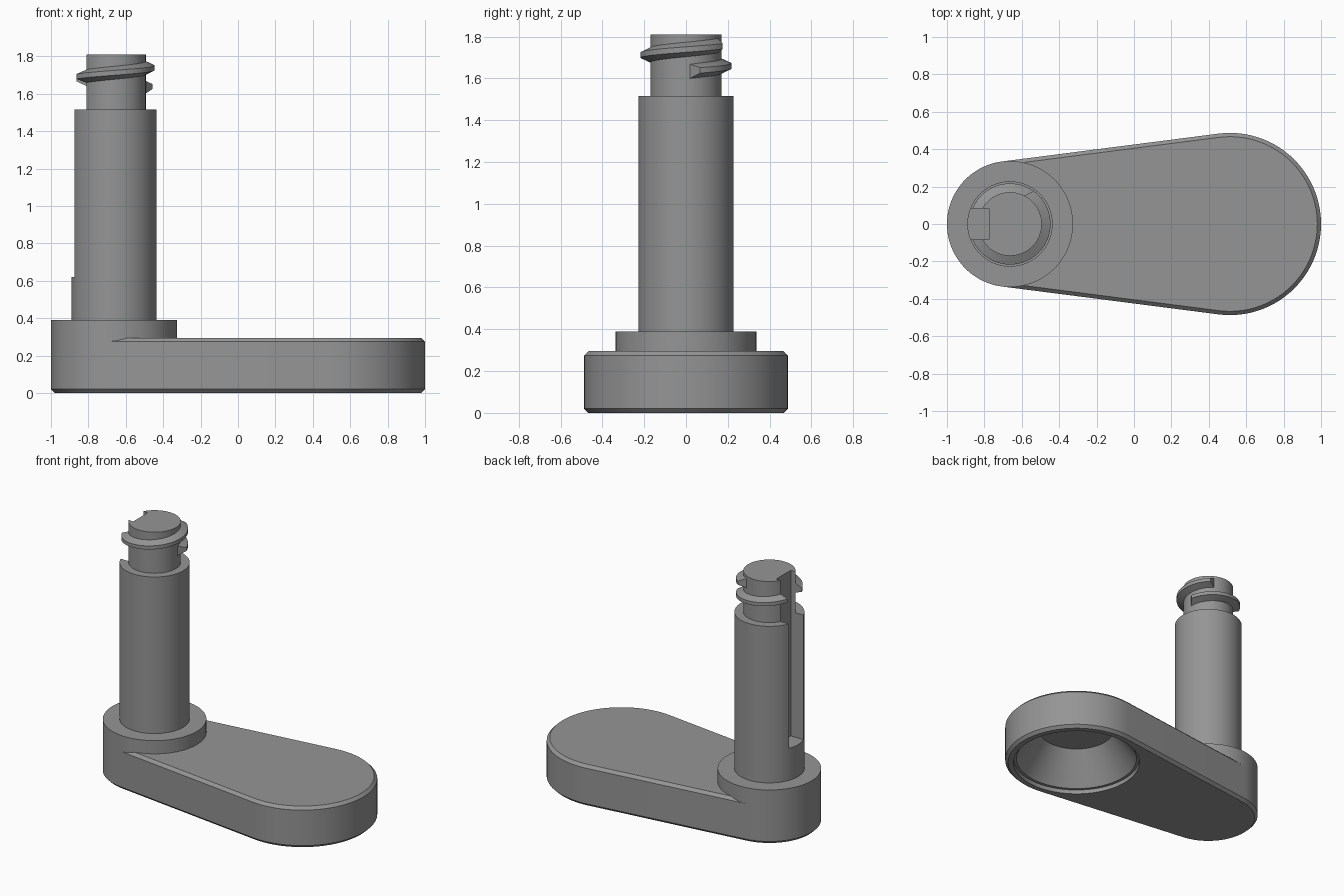
import bpy, bmesh, math

if "Cube" in bpy.data.objects:
    bpy.data.objects.remove(bpy.data.objects["Cube"])

AXIS_X = -0.663            # shaft and small end
BIG_X = 0.513              # large end
R_SMALL, R_BIG = 0.337, 0.487

grey = bpy.data.materials.new("plain grey")
grey.diffuse_color = (0.30, 0.30, 0.30, 1)
grey.use_nodes = True
grey.node_tree.nodes["Principled BSDF"].inputs["Base Color"].default_value = grey.diffuse_color


def loft(name, rings, closed_ends=True):
    """Join equal-length rings of points into a capped solid."""
    bm = bmesh.new()
    loops = [[bm.verts.new(p) for p in ring] for ring in rings]
    n = len(loops[0])
    for a, b in zip(loops, loops[1:]):
        for i in range(n):
            j = (i + 1) % n
            bm.faces.new((a[i], a[j], b[j], b[i]))
    bm.faces.new(loops[0][::-1])
    bm.faces.new(loops[-1])
    bmesh.ops.recalc_face_normals(bm, faces=bm.faces)
    me = bpy.data.meshes.new(name)
    bm.to_mesh(me)
    bm.free()
    ob = bpy.data.objects.new(name, me)
    bpy.context.collection.objects.link(ob)
    me.materials.append(grey)
    return ob


def circle(cx, r, z, n=96):
    return [(cx + r * math.cos(2 * math.pi * i / n), r * math.sin(2 * math.pi * i / n), z)
            for i in range(n)]


def lathe(name, cx, profile):
    return loft(name, [circle(cx, r, z) for r, z in profile])


def boolean(ob, tool, op):
    bpy.context.view_layer.objects.active = ob
    mod = ob.modifiers.new(op, 'BOOLEAN')
    mod.operation, mod.object, mod.solver = op, tool, 'EXACT'
    bpy.ops.object.modifier_apply(modifier=mod.name)
    bpy.data.objects.remove(tool)


def smooth(ob):
    bpy.ops.object.select_all(action='DESELECT')
    ob.select_set(True)
    bpy.context.view_layer.objects.active = ob
    bpy.ops.object.shade_smooth_by_angle(angle=math.radians(25))


def arm_outline(inset, z, n=48):
    """Two arcs joined by their common tangents."""
    t = math.pi / 2 + math.asin((R_BIG - R_SMALL) / (BIG_X - AXIS_X))
    pts = []
    for cx, r, a0, a1 in ((BIG_X, R_BIG, -t, t), (AXIS_X, R_SMALL, t, 2 * math.pi - t)):
        for i in range(n + 1):
            a = a0 + (a1 - a0) * i / n
            pts.append((cx + (r - inset) * math.cos(a), (r - inset) * math.sin(a), z))
    return pts


# Arm with chamfered edges and a conical dish underneath
arm = loft("arm", [arm_outline(0.02, 0), arm_outline(0, 0.02),
                   arm_outline(0, 0.275), arm_outline(0.02, 0.295)])
dish = lathe("dish_cutter", BIG_X, [(0.43, -0.05), (0.43, 0.03), (0.41, 0.03), (0.25, 0.25)])
boolean(arm, dish, 'DIFFERENCE')
smooth(arm)

# Raised round boss at the small end
smooth(lathe("boss", AXIS_X, [(R_SMALL, 0.275), (R_SMALL, 0.39)]))

# Shaft with a narrower neck
shaft = lathe("shaft", AXIS_X, [(0.228, 0.38), (0.228, 1.515), (0.17, 1.515), (0.17, 1.81)])

# Screw thread: trapezoid section swept along a helix, with slanted ends
STEPS, PITCH = 96, 0.105
rings = []
for i in range(STEPS + 1):
    f = i / STEPS
    ring = []
    for r, dz, lean in ((0.155, -0.042, 0), (0.155, 0.042, 0), (0.217, 0.013, 1), (0.217, -0.013, 1)):
        start, end = 18 * lean, 428 - 14 * lean
        a = math.radians(start + (end - start) * f)
        ring.append((AXIS_X + r * math.cos(a), r * math.sin(a),
                     1.633 + PITCH * a / (2 * math.pi) + dz))
    rings.append(ring)
boolean(shaft, loft("thread", rings), 'UNION')

# Keyway slot down the outer side of the shaft
slot = loft("slot_cutter", [[(-1.1, -0.083, z), (-0.775, -0.083, z), (-0.775, 0.083, z), (-1.1, 0.083, z)]
                            for z in (0.62, 2.0)])
boolean(shaft, slot, 'DIFFERENCE')
smooth(shaft)
